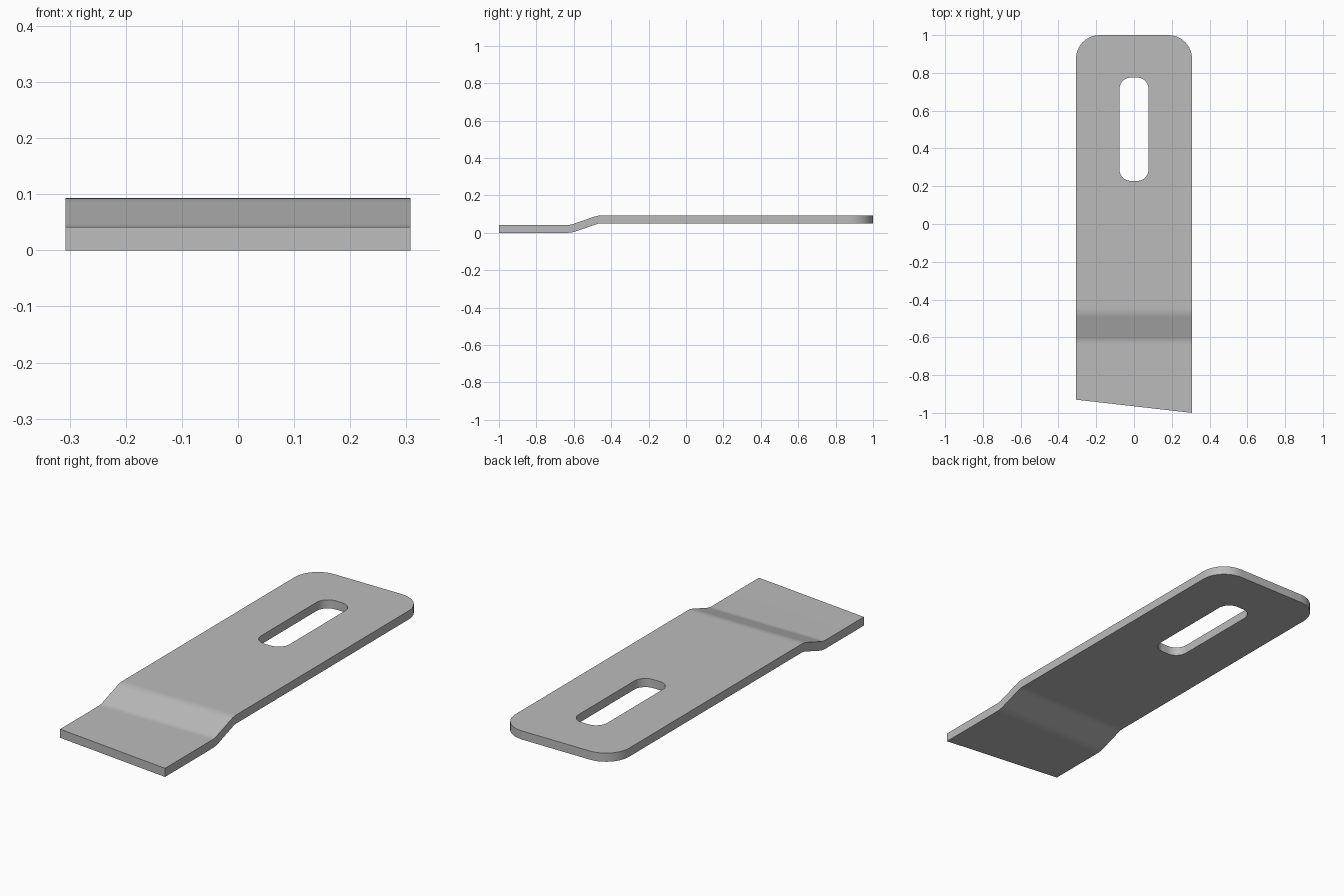
import bpy
import bmesh
from math import sin, cos, tan, pi, radians

cube = bpy.data.objects.get("Cube")
if cube:
    bpy.data.objects.remove(cube, do_unlink=True)

HALF_W = 0.307       # half width of the plate
THICK = 0.042
RISE = 0.051         # height step between the two flats
BEND = radians(19)
BEND_R = 0.12        # bend radius at mid thickness
LOW_KINK = -0.615
HIGH_KINK = LOW_KINK + RISE / tan(BEND)

steel = bpy.data.materials.new("steel_grey")
steel.use_nodes = True
GREY = (0.5, 0.5, 0.5, 1)
steel.diffuse_color = GREY
steel.node_tree.nodes["Principled BSDF"].inputs["Base Color"].default_value = GREY


def prism(name, points, direction):
    """Extrude a closed outline along a direction into a solid object."""
    bm = bmesh.new()
    face = bm.faces.new([bm.verts.new(p) for p in points])
    side = bmesh.ops.extrude_face_region(bm, geom=[face])["geom"]
    verts = [g for g in side if isinstance(g, bmesh.types.BMVert)]
    bmesh.ops.translate(bm, verts=verts, vec=direction)
    bmesh.ops.recalc_face_normals(bm, faces=bm.faces)
    mesh = bpy.data.meshes.new(name)
    bm.to_mesh(mesh)
    bm.free()
    mesh.materials.append(steel)
    obj = bpy.data.objects.new(name, mesh)
    bpy.context.collection.objects.link(obj)
    return obj


def arc(cx, cy, r, start, steps=10):
    """Quarter circle, counter-clockwise."""
    return [(cx + r * cos(start + pi / 2 * i / steps),
             cy + r * sin(start + pi / 2 * i / steps), -1) for i in range(steps + 1)]


def surface_line(d, steps=6):
    """Side profile at offset d from mid thickness, from front to back."""
    run = BEND_R * tan(BEND / 2)
    mid = THICK / 2
    angles = [BEND * i / steps for i in range(steps + 1)]
    low = [(LOW_KINK - run + (BEND_R - d) * sin(a),
            mid + BEND_R - (BEND_R - d) * cos(a)) for a in angles]
    high = [(HIGH_KINK + run - (BEND_R + d) * sin(a),
             mid + RISE - BEND_R + (BEND_R + d) * cos(a)) for a in reversed(angles)]
    line = [(-1.2, mid + d)] + low + high + [(1.2, mid + RISE + d)]
    return [(-HALF_W - 0.1, y, z) for y, z in line]


# Bent sheet, oversized, to be trimmed to the outline
profile = surface_line(-THICK / 2) + surface_line(THICK / 2)[::-1]
plate = prism("bent_plate", profile, (2 * HALF_W + 0.2, 0, 0))

# Outline with rounded back corners and slanted front edge
R = 0.125
outline = ([(-HALF_W, -0.93, -1), (HALF_W, -1, -1)]
           + arc(HALF_W - R, 1 - R, R, 0)
           + arc(R - HALF_W, 1 - R, R, pi / 2))
outline_cutter = prism("outline_cutter", outline, (0, 0, 2))

# Rounded slot
SX, Y0, Y1, SR = 0.077, 0.228, 0.775, 0.06
slot = (arc(SX - SR, Y1 - SR, SR, 0) + arc(SR - SX, Y1 - SR, SR, pi / 2)
        + arc(SR - SX, Y0 + SR, SR, pi) + arc(SX - SR, Y0 + SR, SR, 3 * pi / 2))
slot_cutter = prism("slot_cutter", slot, (0, 0, 2))

bpy.ops.object.select_all(action="DESELECT")
bpy.context.view_layer.objects.active = plate
plate.select_set(True)
for cutter, operation in ((outline_cutter, "INTERSECT"), (slot_cutter, "DIFFERENCE")):
    mod = plate.modifiers.new(operation.title(), "BOOLEAN")
    mod.object, mod.operation, mod.solver = cutter, operation, "EXACT"
    bpy.ops.object.modifier_apply(modifier=mod.name)
    bpy.data.objects.remove(cutter, do_unlink=True)

# Smooth bends and corners, crisp rims and true flats
bpy.ops.object.shade_smooth_by_angle(angle=radians(30))
weighted = plate.modifiers.new("Flat Normals", "WEIGHTED_NORMAL")
weighted.keep_sharp = True
